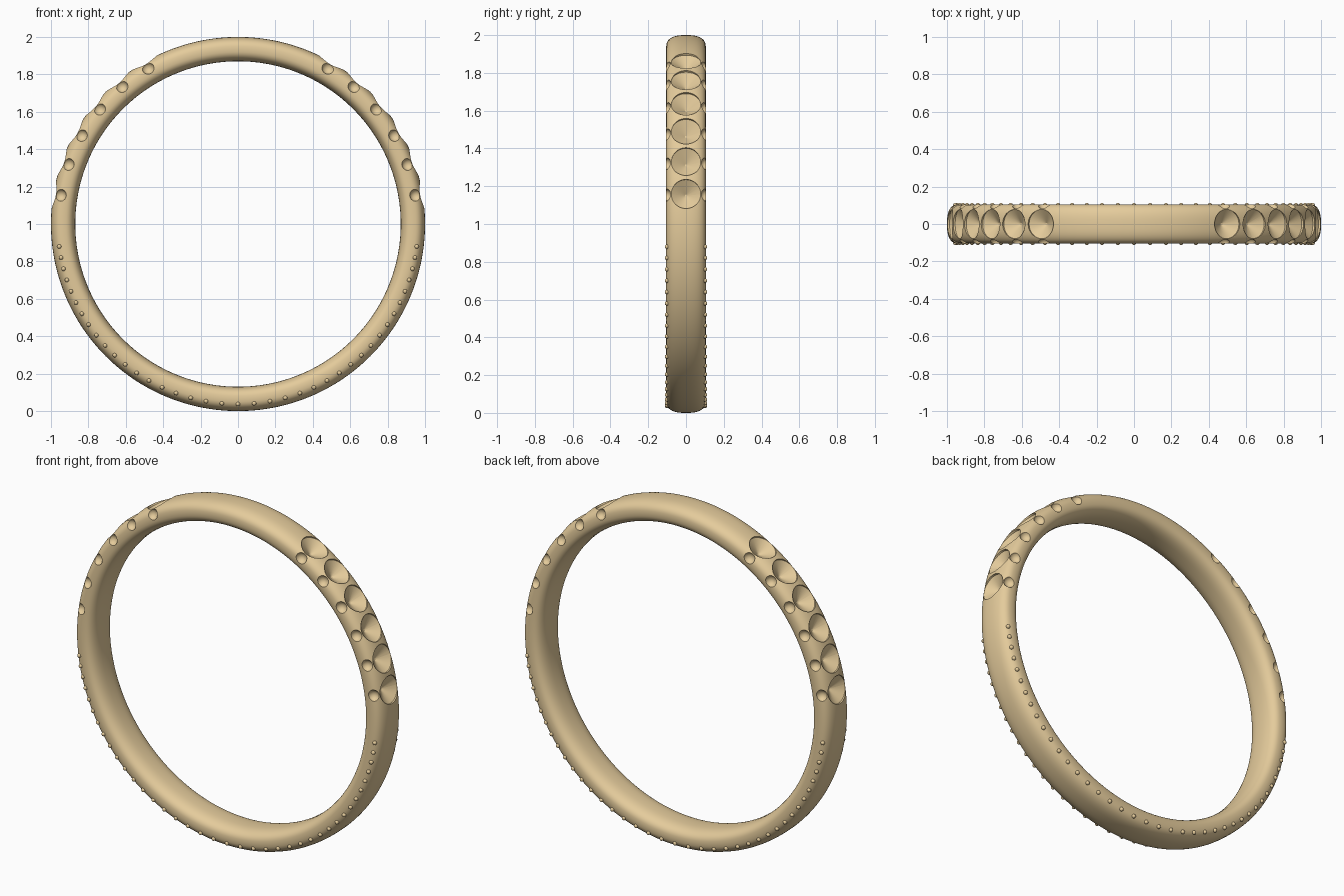
import bpy, bmesh, math
from mathutils import Matrix, Vector

if "Cube" in bpy.data.objects:
    bpy.data.objects.remove(bpy.data.objects["Cube"])

CENTER = Vector((0, 0, 1))
gold = bpy.data.materials.new("gold")
gold.diffuse_color = (0.78, 0.60, 0.33, 1)
gold.use_nodes = True
gold.node_tree.nodes["Principled BSDF"].inputs["Base Color"].default_value = gold.diffuse_color


def make_object(name, bm):
    bmesh.ops.recalc_face_normals(bm, faces=bm.faces)
    mesh = bpy.data.meshes.new(name)
    bm.to_mesh(mesh)
    bm.free()
    mesh.materials.append(gold)
    obj = bpy.data.objects.new(name, mesh)
    bpy.context.collection.objects.link(obj)
    return obj


def radial(deg):
    a = math.radians(deg)
    return Vector((math.cos(a), 0, math.sin(a)))


def activate(obj):
    bpy.ops.object.select_all(action='DESELECT')
    obj.select_set(True)
    bpy.context.view_layer.objects.active = obj


def loft(bm, rings, closed):
    n = len(rings[0])
    pairs = list(zip(rings, rings[1:])) + ([(rings[-1], rings[0])] if closed else [])
    for a, b in pairs:
        for i in range(n):
            j = (i + 1) % n
            bm.faces.new((a[i], a[j], b[j], b[i]))


# Band: soft rounded-rectangle section swept around the circle
def power(v, n=2.6):
    return math.copysign(abs(v) ** (2 / n), v)


SECTION = [(0.935 + 0.065 * power(math.cos(t)), 0.105 * power(math.sin(t)))
           for t in (2 * math.pi * k / 40 for k in range(40))]
bm = bmesh.new()
rings = []
for i in range(240):
    d = radial(i * 1.5)
    rings.append([bm.verts.new(CENTER + d * r + Vector((0, y, 0))) for r, y in SECTION])
loft(bm, rings, True)
band = make_object("band", bm)

# Stone seat angles on both shoulders
right = [9.2 + 10.16 * k for k in range(6)]
angles = right + [180 - a for a in right]

# Cutters for the conical seats along the outside
bm = bmesh.new()
SEAT = [(0.006, 0.937), (0.078, 0.986), (0.078, 1.05)]
for deg in angles:
    d = radial(deg)
    t = radial(deg + 90)
    rings = []
    for rad, h in SEAT:
        rings.append([bm.verts.new(CENTER + d * h + t * (rad * math.cos(u)) +
                                   Vector((0, rad * math.sin(u), 0)))
                      for u in (2 * math.pi * k / 40 for k in range(40))])
    loft(bm, rings, False)
    bm.faces.new(rings[0])
    bm.faces.new(rings[-1])
seat_cutter = make_object("seat_cutter", bm)

# Cutters for the small round dimples on both edges
bm = bmesh.new()
for deg in angles:
    for s in (-1, 1):
        p = CENTER + radial(deg) * 0.963 + Vector((0, s * 0.108, 0))
        bmesh.ops.create_uvsphere(bm, u_segments=24, v_segments=14, radius=0.033,
                                  matrix=Matrix.Translation(p))
dimple_cutter = make_object("dimple_cutter", bm)

activate(band)
for cutter in (seat_cutter, dimple_cutter):
    cutter.hide_render = True
    mod = band.modifiers.new(cutter.name, 'BOOLEAN')
    mod.operation = 'DIFFERENCE'
    mod.solver = 'EXACT'
    mod.object = cutter
    bpy.ops.object.modifier_apply(modifier=mod.name)
    bpy.data.objects.remove(cutter)
bpy.ops.object.shade_smooth_by_angle(angle=math.radians(25))

# Beads along both edges of the lower half, wider spaced towards the bottom
bm = bmesh.new()
for k in range(-19, 20):
    off = math.copysign(5.2 * abs(k) - 0.0443 * k * k, k)
    for s in (-1, 1):
        p = CENTER + radial(270 + off) * 0.963 + Vector((0, s * 0.101, 0))
        bmesh.ops.create_uvsphere(bm, u_segments=16, v_segments=10, radius=0.0115,
                                  matrix=Matrix.Translation(p))
beads = make_object("edge_beads", bm)
activate(beads)
bpy.ops.object.shade_smooth_by_angle(angle=math.radians(40))
